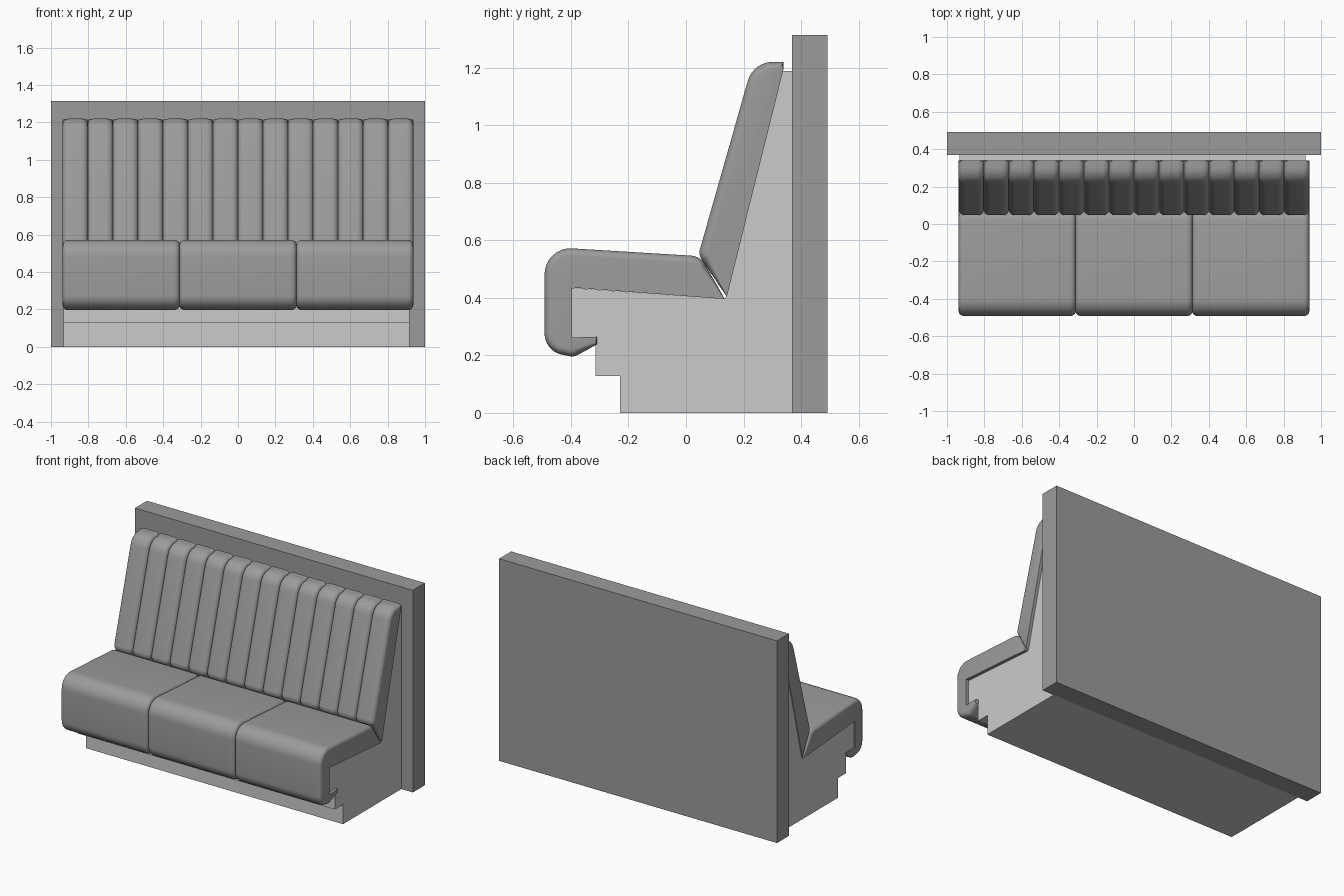
import bpy, bmesh, math
from mathutils import Vector

if "Cube" in bpy.data.objects:
    bpy.data.objects.remove(bpy.data.objects["Cube"])

# Dark grey for upholstery and wall; the base frame stays default grey
dark = bpy.data.materials.new("dark_grey")
dark.diffuse_color = (0.33, 0.33, 0.33, 1)
dark.use_nodes = True
dark.node_tree.nodes["Principled BSDF"].inputs["Base Color"].default_value = dark.diffuse_color


def fillet(points, steps=8):
    """Round polygon corners (y, z, radius, inset weight)."""
    out, n = [], len(points)
    for i, (y, z, r, w) in enumerate(points):
        p = Vector((y, z))
        if r == 0:
            out.append((p, w))
            continue
        a = (Vector(points[i - 1][:2]) - p).normalized()
        b = (Vector(points[(i + 1) % n][:2]) - p).normalized()
        half = a.angle(b) / 2
        c = p + (a + b).normalized() * (r / math.sin(half))
        t = r / math.tan(half)
        u, v = (p + a * t) - c, (p + b * t) - c
        total = u.angle(v)
        for k in range(steps + 1):
            f = k / steps
            d = (u * math.sin((1 - f) * total) + v * math.sin(f * total)) / math.sin(total)
            out.append((c + d, w))
    return out


def loft(name, sections, smooth=True, mat=None):
    """Skin (x, [points]) sections into a closed mesh."""
    bm = bmesh.new()
    rings = [[bm.verts.new((x, p.x, p.y)) for p in pts] for x, pts in sections]
    for r, s in zip(rings, rings[1:]):
        for i in range(len(r)):
            j = (i + 1) % len(r)
            bm.faces.new((r[i], r[j], s[j], s[i]))
    bm.faces.new(rings[0])
    bm.faces.new(rings[-1])
    bmesh.ops.recalc_face_normals(bm, faces=bm.faces)
    me = bpy.data.meshes.new(name)
    bm.to_mesh(me)
    bm.free()
    if mat:
        me.materials.append(mat)
    if smooth:
        me.shade_smooth()
        me.set_sharp_from_angle(angle=math.radians(40))
    return me


def place(name, mesh, x=0):
    ob = bpy.data.objects.new(name, mesh)
    ob.location.x = x
    bpy.context.collection.objects.link(ob)


def cushion(name, corners, width, rx, depth):
    """Extruded pad whose outer surface rolls in at both x ends."""
    prof = fillet(corners)
    n = len(prof)

    def inset(d):
        pts = []
        for i, (p, w) in enumerate(prof):
            t = (prof[(i + 1) % n][0] - prof[i - 1][0]).normalized()
            pts.append(p + Vector((t.y, -t.x)) * d * w)   # clockwise outline
        return pts

    half, left = width / 2, []
    for k in range(9):
        # angle runs from the side wall (0) to the crown (90 degrees)
        a = math.pi / 2 * k / 8
        left.append((-half + rx * (1 - math.cos(a)), inset(depth * (1 - math.sin(a)))))
    right = [(-x, pts) for x, pts in reversed(left)]
    return loft(name, left + right, mat=dark)


def slab(name, outline, x0, x1, mat=None):
    pts = [Vector(p) for p in outline]
    place(name, loft(name, [(x0, pts), (x1, pts)], smooth=False, mat=mat))


# Wall panel behind the bench
slab("wall_panel", [(0.369, 0), (0.493, 0), (0.493, 1.315), (0.369, 1.315)], -1, 1, dark)

# Stepped plinth and raked back support
slab("base_frame", [(-0.23, 0), (-0.23, 0.128), (-0.315, 0.128), (-0.315, 0.262),
                    (-0.397, 0.262), (-0.397, 0.435), (0.137, 0.396),
                    (0.33, 1.19), (0.369, 1.19), (0.369, 0)], -0.932, 0.917)

# Three seat cushions wrapping over the front edge
W = 1.874
seat = cushion("seat_cushion", [
    (0.135, 0.396, 0, 0), (-0.397, 0.436, 0, 0), (-0.397, 0.262, 0, 0),
    (-0.31, 0.265, 0, 0), (-0.31, 0.238, 0, 0.3), (-0.39, 0.194, 0.045, 1),
    (-0.492, 0.215, 0.075, 1), (-0.492, 0.578, 0.09, 1),
    (0.05, 0.545, 0.06, 1)], W / 3, 0.03, 0.025)
for i in range(3):
    place(f"seat_cushion_{i + 1}", seat, W / 3 * (i - 1))

# Fourteen vertical back channels
channel = cushion("back_channel", [
    (0.142, 0.404, 0, 0), (0.043, 0.55, 0.045, 1),
    (0.234, 1.222, 0.09, 1), (0.339, 1.22, 0, 0.4), (0.339, 1.195, 0, 0)],
    W / 14, 0.036, 0.027)
for i in range(14):
    place(f"back_channel_{i + 1}", channel, W / 14 * (i - 6.5))
